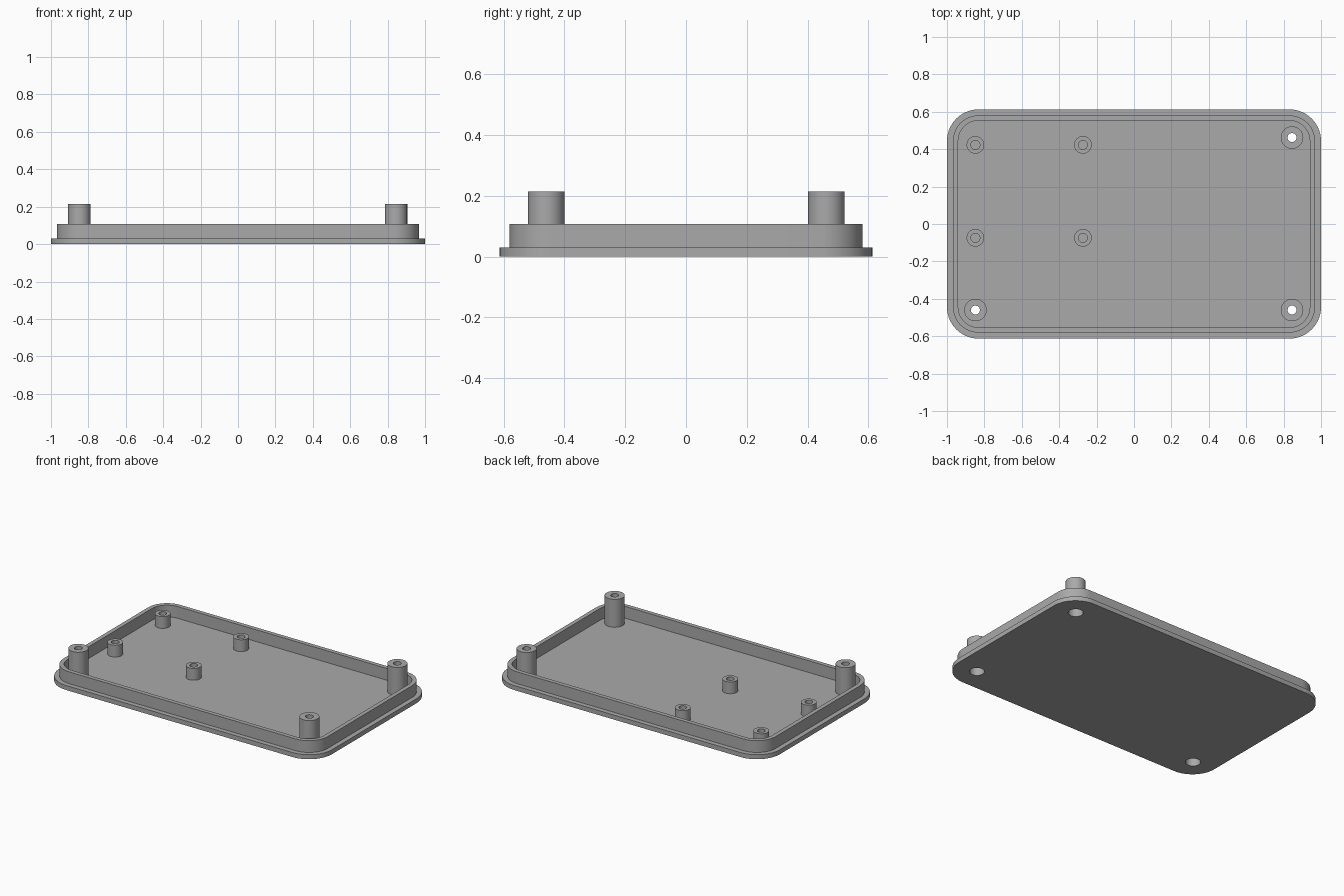
import bpy, bmesh, math

old = bpy.data.objects.get("Cube")
if old:
    bpy.data.objects.remove(old, do_unlink=True)

FLOOR, FLANGE, RIM, POST_TOP, STANDOFF_TOP = 0.03, 0.03, 0.108, 0.215, 0.108
HALF_X, HALF_Y, CORNER = 1.0, 0.613, 0.17
BORE, SCREW = 0.045, 0.024
SEGMENTS = 48

grey = bpy.data.materials.new("plain grey")
grey.use_nodes = True
colour = (0.4, 0.4, 0.4, 1)
grey.diffuse_color = colour
grey.node_tree.nodes["Principled BSDF"].inputs["Base Color"].default_value = colour


def finish(bm, name):
    bmesh.ops.recalc_face_normals(bm, faces=bm.faces)
    mesh = bpy.data.meshes.new(name)
    bm.to_mesh(mesh)
    bm.free()
    mesh.materials.append(grey)
    ob = bpy.data.objects.new(name, mesh)
    bpy.context.collection.objects.link(ob)
    return ob


def smooth(ob):
    bpy.ops.object.select_all(action='DESELECT')
    ob.select_set(True)
    bpy.context.view_layer.objects.active = ob
    bpy.ops.object.shade_smooth_by_angle(angle=math.radians(30))


def bridge(bm, a, b):
    for i in range(len(a)):
        j = (i + 1) % len(a)
        bm.faces.new((a[i], a[j], b[j], b[i]))


def rounded_loop(bm, inset, z, steps=14):
    """Rounded rectangle, offset inward from the flange edge."""
    r, loop = CORNER - inset, []
    for k, (sx, sy) in enumerate(((1, 1), (-1, 1), (-1, -1), (1, -1))):
        for i in range(steps + 1):
            a = (k + i / steps) * math.pi / 2
            loop.append(bm.verts.new((sx * (HALF_X - CORNER) + r * math.cos(a),
                                      sy * (HALF_Y - CORNER) + r * math.sin(a), z)))
    return loop


def ring(bm, centre, r, z):
    return [bm.verts.new((centre[0] + r * math.cos(2 * math.pi * i / SEGMENTS),
                          centre[1] + r * math.sin(2 * math.pi * i / SEGMENTS), z))
            for i in range(SEGMENTS)]


def turned(name, centre, profile, cap=False):
    """Revolve a (radius, height) profile about a vertical axis."""
    bm = bmesh.new()
    rings = [ring(bm, centre, r, z) for r, z in profile]
    for a, b in zip(rings, rings[1:]):
        bridge(bm, a, b)
    if cap:
        bm.faces.new(rings[0])
        bm.faces.new(rings[-1])
    return finish(bm, name)


# Tray: flange, raised rim and floor in one shell
bm = bmesh.new()
section = ((0, 0), (0, FLANGE), (0.032, FLANGE), (0.032, RIM), (0.06, RIM), (0.06, FLOOR))
loops = [rounded_loop(bm, inset, z) for inset, z in section]
for a, b in zip(loops, loops[1:]):
    bridge(bm, a, b)
bm.faces.new(loops[0])
bm.faces.new(loops[-1])
tray = finish(bm, "tray")

# Screw posts, open through the tray floor with a wide bore below
posts = {"front_right_post": (-0.848, -0.46), "front_left_post": (0.845, -0.46),
         "back_left_post": (0.845, 0.462)}
for name, centre in posts.items():
    cutter = turned(name + "_cutter", centre, ((BORE, -0.1), (BORE, 0.1)), cap=True)
    cutter.hide_render = True
    cutter.hide_set(True)
    cut = tray.modifiers.new("bore", 'BOOLEAN')
    cut.operation, cut.solver, cut.object = 'DIFFERENCE', 'EXACT', cutter
    smooth(turned(name, centre, ((BORE, FLOOR), (BORE, 0.15), (SCREW, 0.15),
                                 (SCREW, POST_TOP), (0.06, POST_TOP), (0.06, FLOOR))))
smooth(tray)

# Short standoffs with blind holes
for y, row in ((0.423, "back"), (-0.074, "middle")):
    for x, side in ((-0.848, "outer"), (-0.273, "inner")):
        smooth(turned(f"{row}_{side}_standoff", (x, y),
                      ((SCREW, FLOOR), (SCREW, STANDOFF_TOP),
                       (0.047, STANDOFF_TOP), (0.047, FLOOR))))
